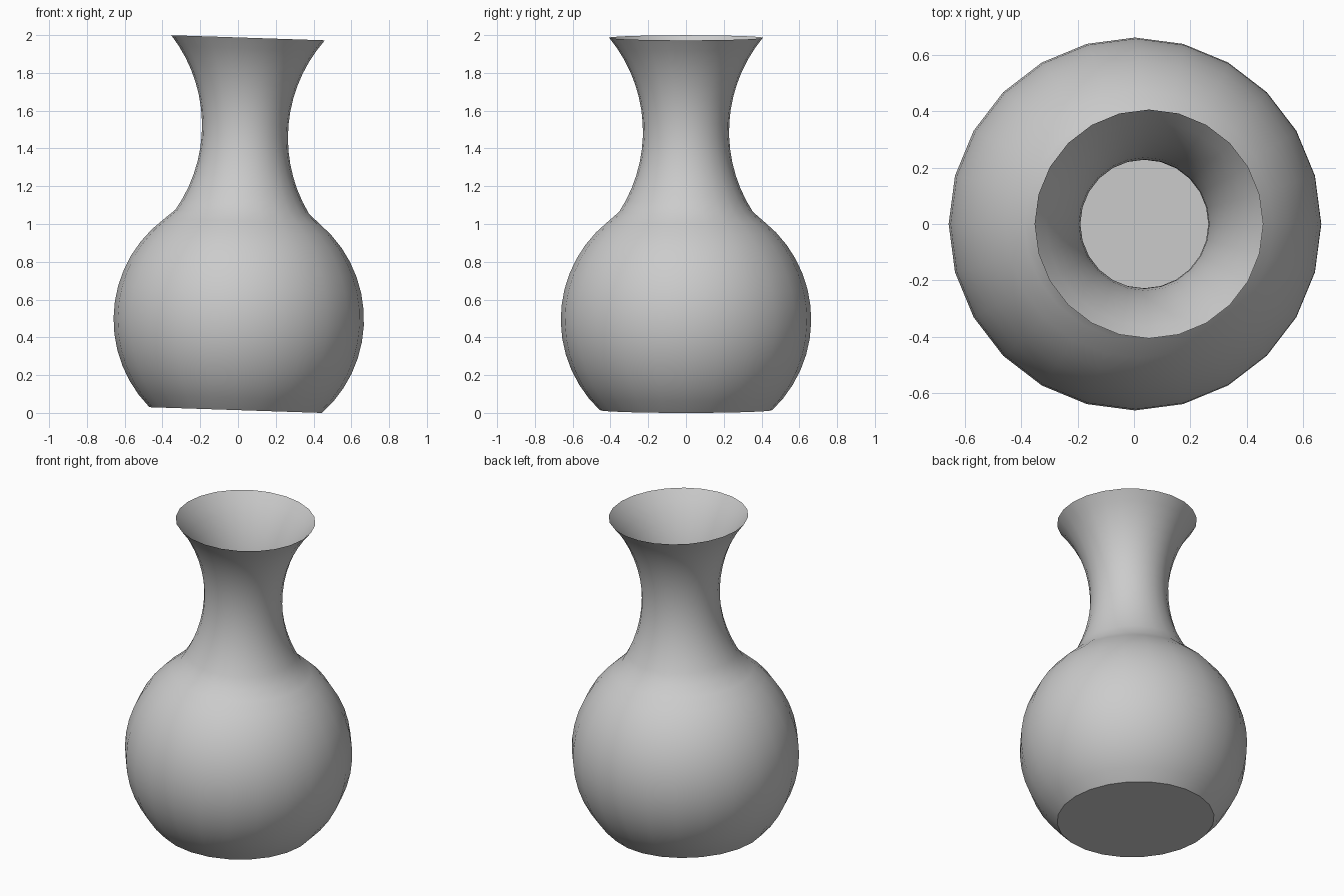
import bpy
import bmesh
import math
from mathutils import Matrix

SIDES = 24
BODY_R, BODY_Z = 0.663, 0.48       # round belly
NECK_R, NECK_Z = 0.228, 1.475      # narrowest point of the neck
NECK_ARC = 0.78                    # radius of the concave neck curve
SHOULDER, RIM = 1.05, 1.972
TILT = math.radians(1.9)

cube = bpy.data.objects.get("Cube")
if cube:
    bpy.data.objects.remove(cube, do_unlink=True)

grey = bpy.data.materials.new("plain grey")
grey.use_nodes = True
colour = (0.6, 0.6, 0.6, 1)
grey.diffuse_color = colour
grey.node_tree.nodes["Principled BSDF"].inputs["Base Color"].default_value = colour


def arc_profile(radius, centre, z0, z1, steps, to_r):
    """Points along a circular arc, evenly spaced by angle between two heights."""
    a0 = math.asin((z0 - centre) / radius)
    a1 = math.asin((z1 - centre) / radius)
    angles = [a0 + (a1 - a0) * i / steps for i in range(steps + 1)]
    return [(to_r(math.cos(a)), centre + radius * math.sin(a)) for a in angles]


# Outline: belly arc, then flared neck arc
belly = arc_profile(BODY_R, BODY_Z, 0, SHOULDER, 14, lambda c: BODY_R * c)
neck = arc_profile(NECK_ARC, NECK_Z, SHOULDER, RIM, 14,
                   lambda c: NECK_R + NECK_ARC * (1 - c))
profile = belly[:-1] + neck

# Thin open shell with a flat floor
bm = bmesh.new()
rings = []
for r, z in profile:
    turns = [math.tau * i / SIDES for i in range(SIDES)]
    rings.append([bm.verts.new((r * math.cos(t), r * math.sin(t), z)) for t in turns])
for low, high in zip(rings, rings[1:]):
    for i in range(SIDES):
        j = (i + 1) % SIDES
        bm.faces.new((low[i], low[j], high[j], high[i]))
bm.faces.new(list(reversed(rings[0])))

# Slight lean to the left
bm.transform(Matrix.Translation((-0.012, 0, 0.015)) @ Matrix.Rotation(TILT, 4, "Y"))

mesh = bpy.data.meshes.new("vase")
bm.to_mesh(mesh)
bm.free()
mesh.materials.append(grey)
vase = bpy.data.objects.new("vase", mesh)
bpy.context.collection.objects.link(vase)

bpy.ops.object.select_all(action="DESELECT")
vase.select_set(True)
bpy.context.view_layer.objects.active = vase
bpy.ops.object.shade_smooth_by_angle(angle=math.radians(20))
